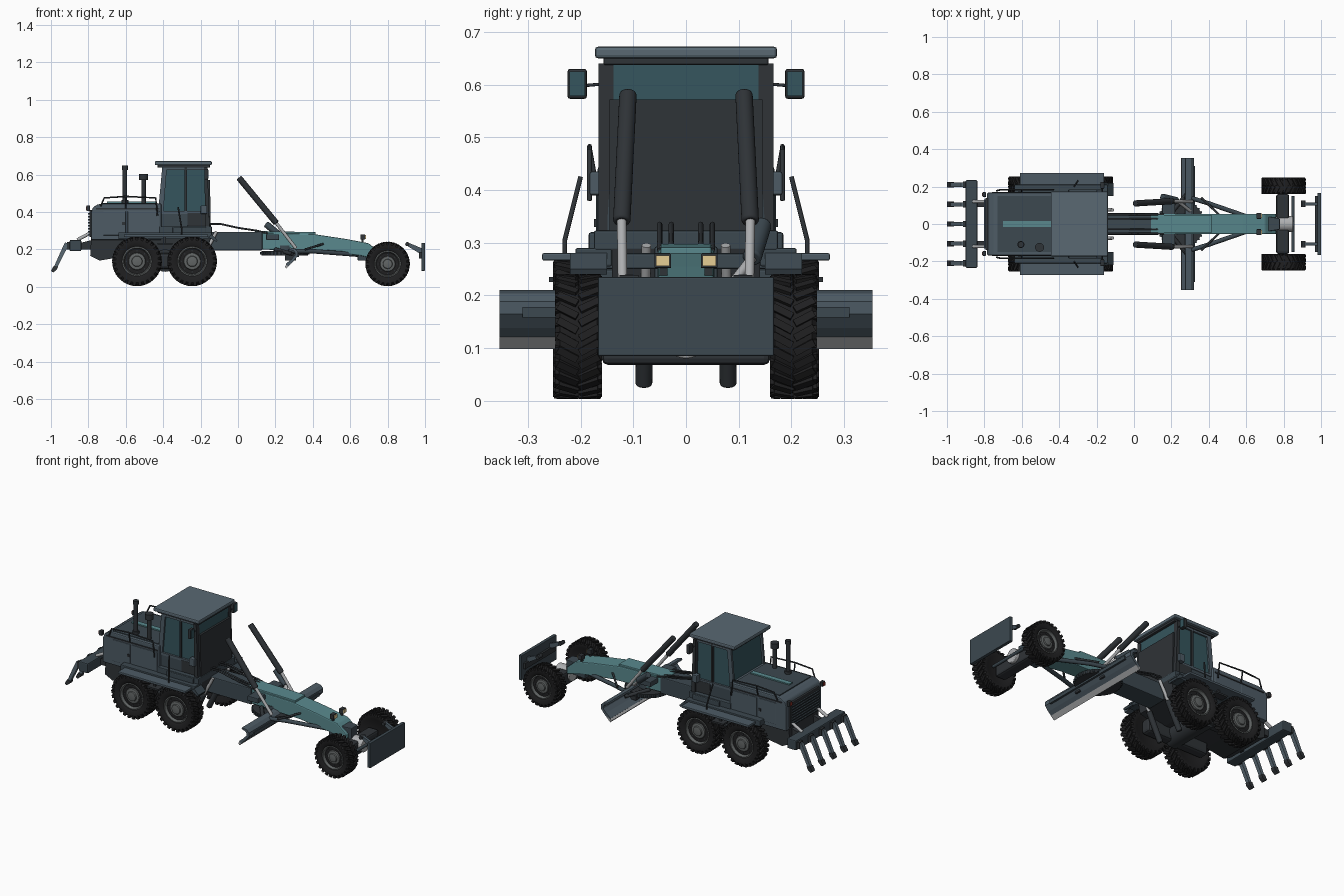
import bpy, bmesh, math
from mathutils import Vector, Matrix

if "Cube" in bpy.data.objects:
    bpy.data.objects.remove(bpy.data.objects["Cube"])

def mat(name, r, g, b):
    m = bpy.data.materials.new(name)
    m.diffuse_color = (r, g, b, 1)
    m.use_nodes = True
    m.node_tree.nodes["Principled BSDF"].inputs["Base Color"].default_value = m.diffuse_color
    return m

BODY = mat("body_blue_grey", .075, .105, .13)
ROOF = mat("roof_grey", .10, .14, .17)
DARK = mat("dark_steel", .028, .033, .038)
NAVY = mat("dark_blue", .045, .065, .08)
TEAL = mat("teal", .10, .25, .27)
GLASS = mat("glass", .035, .09, .11)
TYRE = mat("rubber", .014, .014, .015)
RIM = mat("rim_grey", .12, .13, .13)
ROD = mat("bright_rod", .42, .43, .44)
LAMP = mat("lamp", .8, .62, .3)
RED = mat("tail_red", .25, .03, .02)

def finish(name, bm, m, bevel=0, smooth=True):
    bmesh.ops.recalc_face_normals(bm, faces=bm.faces)
    me = bpy.data.meshes.new(name)
    bm.to_mesh(me)
    bm.free()
    if smooth:
        for p in me.polygons:
            p.use_smooth = True
        me.set_sharp_from_angle(angle=math.radians(35))
    ob = bpy.data.objects.new(name, me)
    bpy.context.collection.objects.link(ob)
    me.materials.append(m)
    if bevel:
        b = ob.modifiers.new("bevel", 'BEVEL')
        b.width, b.segments = bevel, 2
    return ob

def box(name, x0, x1, y0, y1, z0, z1, m, bevel=0):
    bm = bmesh.new()
    M = Matrix.Translation(((x0+x1)/2, (y0+y1)/2, (z0+z1)/2)) @ Matrix.Diagonal((abs(x1-x0), abs(y1-y0), abs(z1-z0), 1))
    bmesh.ops.create_cube(bm, size=1, matrix=M)
    return finish(name, bm, m, bevel, False)

def prism(name, pts, lo, hi, m, bevel=0, axis='y'):
    """Extrude an x-z profile along y, or an x-y profile along z."""
    bm = bmesh.new()
    put = (lambda p, t: (p[0], t, p[1])) if axis == 'y' else (lambda p, t: (p[0], p[1], t))
    f = bm.faces.new([bm.verts.new(put(p, lo)) for p in pts])
    g = bmesh.ops.extrude_face_region(bm, geom=[f])
    d = Vector(put((0, 0), hi-lo))
    bmesh.ops.translate(bm, vec=d, verts=[v for v in g['geom'] if isinstance(v, bmesh.types.BMVert)])
    return finish(name, bm, m, bevel, False)

def cyl(name, a, b, r, m, n=20, bevel=0):
    a, b = Vector(a), Vector(b)
    M = Matrix.Translation((a+b)/2) @ (b-a).to_track_quat('Z', 'Y').to_matrix().to_4x4()
    bm = bmesh.new()
    bmesh.ops.create_cone(bm, cap_ends=True, segments=n, radius1=r, radius2=r, depth=(b-a).length, matrix=M)
    return finish(name, bm, m, bevel)

def pipe(name, pts, r, m):
    c = bpy.data.curves.new(name, 'CURVE')
    c.dimensions, c.bevel_depth, c.bevel_resolution, c.use_fill_caps = '3D', r, 2, True
    s = c.splines.new('POLY')
    s.points.add(len(pts)-1)
    for q, p in zip(s.points, pts):
        q.co = (*p, 1)
    c.materials.append(m)
    ob = bpy.data.objects.new(name, c)
    bpy.context.collection.objects.link(ob)

def lathe(name, prof, centre, side, m, n=48):
    """Spin (radius, outward offset) around the y axis."""
    bm = bmesh.new()
    rings = [[bm.verts.new((centre[0]+r*math.cos(2*math.pi*i/n), centre[1]+side*o, centre[2]+r*math.sin(2*math.pi*i/n)))
              for i in range(n)] for r, o in prof]
    for A, B in zip(rings, rings[1:]):
        for i in range(n):
            bm.faces.new((A[i], A[(i+1) % n], B[(i+1) % n], B[i]))
    bm.faces.new(rings[0])
    bm.faces.new(rings[-1])
    return finish(name, bm, m)

def wheel(name, x, y, z, R, w):
    s = 1 if y > 0 else -1
    h, c = w/2, (x, y, z)
    lathe(name+"_tyre", [(R*.58, -h*.8), (R*.7, -h*.98), (R*.86, -h), (R*.94, -h*.8), (R*.95, 0), (R*.94, h*.8),
                         (R*.86, h), (R*.7, h*.98), (R*.6, h*.8), (R*.56, h*.5)], c, s, TYRE)
    lathe(name+"_rim", [(R*.6, -h*.7), (R*.6, h*.82), (R*.55, h*.85), (R*.5, h*.45), (R*.36, h*.4), (R*.33, h*.65),
                        (R*.22, h*.7), (R*.2, h*.85), (R*.08, h*.9)], c, s, RIM)
    # chevron tread lugs and shoulder lugs
    bm = bmesh.new()
    n = 26
    for i in range(n):
        for d in (-1, 1):
            T = Matrix.Translation(c) @ Matrix.Rotation(2*math.pi*(i+.25*d)/n, 4, 'Y')
            M = T @ Matrix.Translation((0, d*h*.47, R*.955)) @ Matrix.Rotation(d*.5, 4, 'Z') @ Matrix.Diagonal((R*.12, h*.95, R*.09, 1))
            bmesh.ops.create_cube(bm, size=1, matrix=M)
            M = T @ Matrix.Translation((-R*.06, d*h*.93, R*.9)) @ Matrix.Diagonal((R*.12, h*.18, R*.14, 1))
            bmesh.ops.create_cube(bm, size=1, matrix=M)
    finish(name+"_tread", bm, TYRE, 0, False)
    for i in range(8):
        a = math.pi*i/4
        p = (x+R*.43*math.cos(a), z+R*.43*math.sin(a))
        cyl(name+"_bolt", (p[0], y+s*h*.35, p[1]), (p[0], y+s*h*.55, p[1]), R*.03, DARK, 6)

# wheels
for s, t in ((-1, "right"), (1, "left")):
    wheel("front_wheel_"+t, .80, s*.204, .122, .118, .088)
    wheel("middle_wheel_"+t, -.245, s*.207, .136, .132, .09)
    wheel("rear_wheel_"+t, -.54, s*.207, .136, .132, .09)
    box("tandem_case_"+t, -.6, -.19, s*.10, s*.165, .095, .18, DARK, .015)
cyl("tandem_axle", (-.39, -.15, .14), (-.39, .15, .14), .06, DARK)

# rear chassis, hood and grille
prism("rear_chassis", [(-.785, .27), (-.79, .165), (-.74, .14), (-.62, .16), (-.3, .16), (-.16, .2), (-.14, .29)], -.14, .14, DARK)
prism("hood", [(-.785, .25), (-.785, .40), (-.775, .425), (-.75, .44), (-.72, .445), (-.41, .445), (-.41, .25)], -.168, .168, BODY, .006)
box("hood_top_panel", -.73, -.43, -.15, .15, .44, .449, NAVY)
box("hood_stripe", -.70, -.44, -.015, .015, .445, .456, TEAL)
box("grille_panel", -.795, -.78, -.14, .14, .265, .41, DARK, .004)
for i in range(8):
    box("grille_slat", -.803, -.79, -.13, .13, .275+i*.016, .281+i*.016, NAVY)
for s in (-1, 1):
    box("hood_side_door", -.72, -.60, s*.16, s*.171, .275, .405, BODY, .003)
    box("hood_side_door", -.59, -.42, s*.16, s*.171, .275, .405, BODY, .003)
    box("hood_side_trim", -.76, -.42, s*.16, s*.172, .413, .42, DARK)
    box("door_handle", -.62, -.605, s*.17, s*.175, .33, .345, DARK)
    box("tail_light", -.81, -.79, s*.145, s*.17, .405, .435, DARK, .004)
    box("tail_lens", -.814, -.809, s*.149, s*.166, .41, .43, RED)
    # hood hand rails
    pipe("hood_rail", [(-.735, s*.178, .43), (-.715, s*.183, .475), (-.6, s*.183, .483), (-.44, s*.183, .475), (-.43, s*.183, .38)], .0045, DARK)
    pipe("hood_rail_post", [(-.6, s*.183, .482), (-.6, s*.172, .42)], .004, DARK)
    # running boards, tanks and steps
    box("running_board", -.61, -.16, s*.205, s*.273, .266, .28, BODY, .003)
    box("inner_fender", -.64, -.14, s*.14, s*.21, .255, .29, NAVY, .004)
    prism("fender_flap", [(-.14, .28), (-.11, .25), (-.115, .24), (-.16, .265)], s*.15, s*.22, NAVY)
    box("step_plate", -.43, -.35, s*.215, s*.26, .225, .235, DARK)
    box("step_hanger", -.40, -.385, s*.225, s*.235, .23, .27, DARK)
    box("side_box", -.35, -.17, s*.14, s*.185, .28, .32, NAVY, .005)
    pipe("step_rail", [(-.3, s*.23, .275), (-.3, s*.23, .305), (-.32, s*.2, .425)], .0045, DARK)

# exhaust stack and air intake
cyl("exhaust_stack", (-.605, -.11, .44), (-.605, -.11, .635), .012, DARK)
cyl("exhaust_cap", (-.605, -.11, .625), (-.605, -.11, .648), .016, DARK)
cyl("exhaust_collar", (-.605, -.11, .44), (-.605, -.11, .465), .019, DARK)
cyl("intake_pipe", (-.505, -.125, .44), (-.505, -.125, .58), .012, DARK)
cyl("intake_cap", (-.505, -.125, .57), (-.505, -.125, .602), .024, DARK)

# cab
prism("cab_lower", [(-.425, .26), (-.425, .40), (-.155, .40), (-.15, .32), (-.18, .27)], -.15, .15, NAVY, .004)
prism("cab_glass", [(-.415, .40), (-.395, .645), (-.165, .645), (-.155, .40)], -.142, .142, GLASS)
prism("cab_front_panel", [(-.16, .3), (-.163, .572), (-.15, .572), (-.145, .3)], -.145, .145, DARK)
box("cab_base", -.42, -.14, -.175, .175, .285, .323, NAVY, .004)
box("roof_liner", -.43, -.15, -.157, .157, .637, .652, DARK, .004)
box("roof", -.445, -.14, -.173, .173, .65, .672, ROOF, .006)
for s in (-1, 1):
    y0, y1 = s*.138, s*.152
    prism("rear_pillar", [(-.428, .39), (-.405, .64), (-.38, .64), (-.4, .39)], y0, y1, BODY)
    prism("front_pillar", [(-.175, .32), (-.18, .64), (-.163, .64), (-.152, .32)], y0, s*.166, DARK)
    prism("door_pillar", [(-.285, .39), (-.285, .64), (-.273, .64), (-.273, .39)], y0, y1, DARK)
    box("window_top_bar", -.405, -.165, y0, y1, .625, .64, BODY)
    box("window_sill", -.425, -.155, y0, s*.154, .39, .405, BODY)
    box("cab_door_lower", -.27, -.165, s*.145, s*.156, .325, .395, DARK, .003)
    box("cab_hinge_box", -.20, -.165, s*.15, s*.183, .39, .435, BODY, .004)
    box("mirror_shell", -.18, -.16, s*.188, s*.225, .573, .63, DARK, .005)
    box("mirror_face", -.163, -.157, s*.192, s*.221, .578, .625, GLASS)
    pipe("mirror_arm", [(-.17, s*.15, .602), (-.17, s*.195, .598)], .003, DARK)

# centre frame and teal gooseneck
box("articulation_frame", -.16, .13, -.06, .06, .195, .293, NAVY, .005)
prism("gooseneck", [(.09, .20), (.09, .288), (.40, .282), (.58, .255), (.70, .232), (.76, .18), (.76, .14), (.66, .165), (.45, .19)], -.054, .054, TEAL, .006)
prism("gooseneck_plate", [(.09, .28), (.09, .298), (.415, .292), (.415, .272)], -.048, .048, TEAL, .003)
prism("nose", [(.64, -.05), (.78, -.03), (.78, .03), (.64, .05)], .14, .215, NAVY, .004, 'z')
for s in (-1, 1):
    for y in (.028, .05):
        pipe("hydraulic_hose", [(-.15, s*y, .335), (-.09, s*y, .335), (0, s*y, .315), (.10, s*y, .3), (.16, s*y, .285)], .005, DARK)
    box("headlight_housing", .655, .68, s*.028, s*.06, .252, .28, DARK, .002)
    box("headlight", .679, .685, s*.031, s*.057, .256, .276, LAMP)
    box("headlight_bracket", .66, .67, s*.035, s*.05, .225, .255, DARK)
    # articulation cylinders
    cyl("articulation_barrel", (-.25, s*.08, .03), (-.17, s*.078, .19), .016, DARK, 20, .004)
    cyl("articulation_rod", (-.17, s*.078, .19), (-.115, s*.075, .295), .009, ROD)
    # blade lift cylinders
    cyl("lift_barrel", (.005, s*.11, .583), (.205, s*.122, .34), .0165, DARK, 24, .004)
    cyl("lift_rod", (.205, s*.122, .34), (.31, s*.12, .205), .009, ROD)
    box("lift_bracket", .15, .22, s*.05, s*.125, .25, .28, NAVY, .004)
    # drawbar arms and circle braces
    pipe("drawbar_arm", [(.27, s*.15, .19), (.40, s*.11, .19), (.66, s*.02, .17)], .012, NAVY)
    pipe("circle_brace", [(.20, s*.06, .20), (.29, s*.17, .175)], .011, DARK)
    pipe("circle_brace", [(.36, s*.14, .2), (.46, s*.045, .23)], .006, DARK)
cyl("side_shift_barrel", (.15, .145, .335), (.23, .125, .27), .018, NAVY, 20, .004)
cyl("side_shift_rod", (.23, .125, .27), (.3, .07, .2), .009, ROD)

# circle with gear teeth
cyl("blade_circle", (.25, 0, .168), (.25, 0, .19), .125, DARK, 40)
for i in range(36):
    a = math.tau*i/36
    px, py = .25+.126*math.cos(a), .126*math.sin(a)
    cyl("circle_tooth", (px, py, .172), (px, py, .187), .006, NAVY, 6)
cyl("circle_hub", (.25, 0, .18), (.25, 0, .22), .06, NAVY)

# moldboard blade
prism("blade", [(.268, .11), (.298, .138), (.32, .165), (.321, .188), (.305, .204), (.275, .21), (.272, .2),
                (.297, .192), (.306, .18), (.304, .168), (.285, .147), (.255, .122)], -.354, .354, BODY)
prism("cutting_edge", [(.258, .098), (.28, .12), (.268, .13), (.25, .108)], -.354, .354, ROD)
box("blade_rail", .308, .326, -.31, .31, .158, .178, NAVY)
for y in (-.1, .1):
    box("blade_mount", .25, .31, y-.02, y+.02, .14, .19, DARK, .004)

# front axle and steering
box("front_axle", .76, .83, -.16, .16, .068, .15, DARK, .012)
cyl("axle_pivot", (.75, 0, .122), (.85, 0, .122), .042, ROD, 28, .004)
cyl("tie_rod", (.85, -.15, .12), (.85, .15, .12), .009, NAVY)

# front push plate
box("push_plate", .98, 1.0, -.167, .167, .085, .235, NAVY, .003)
box("push_plate_back_rib", .968, .982, -.15, .15, .15, .185, DARK)
for s in (-1, 1):
    prism("push_arm", [(.90, .24), (.91, .215), (.985, .17), (.985, .205)], s*.10, s*.116, BODY)
    cyl("push_pin", (.905, s*.09, .228), (.905, s*.126, .228), .011, DARK)

# rear ripper
box("ripper_beam", -.9, -.838, -.235, .235, .19, .25, NAVY, .006)
for s in (-1, 1):
    cyl("ripper_rod", (-.86, s*.12, .25), (-.785, s*.12, .29), .009, ROD)
    prism("ripper_link", [(-.84, .2), (-.84, .235), (-.78, .25), (-.78, .2)], s*.09, s*.115, DARK)
for i in range(5):
    y = (i-2)*.105
    prism("ripper_shank", [(-.898, .232), (-.925, .236), (-.945, .195), (-.985, .105), (-.968, .1), (-.925, .185)], y-.011, y+.011, ROOF)
    prism("ripper_tooth", [(-.985, .112), (-1.0, .084), (-.988, .076), (-.968, .092), (-.962, .108)], y-.014, y+.014, DARK)
    box("ripper_socket", -.915, -.89, y-.017, y+.017, .2, .24, DARK)
